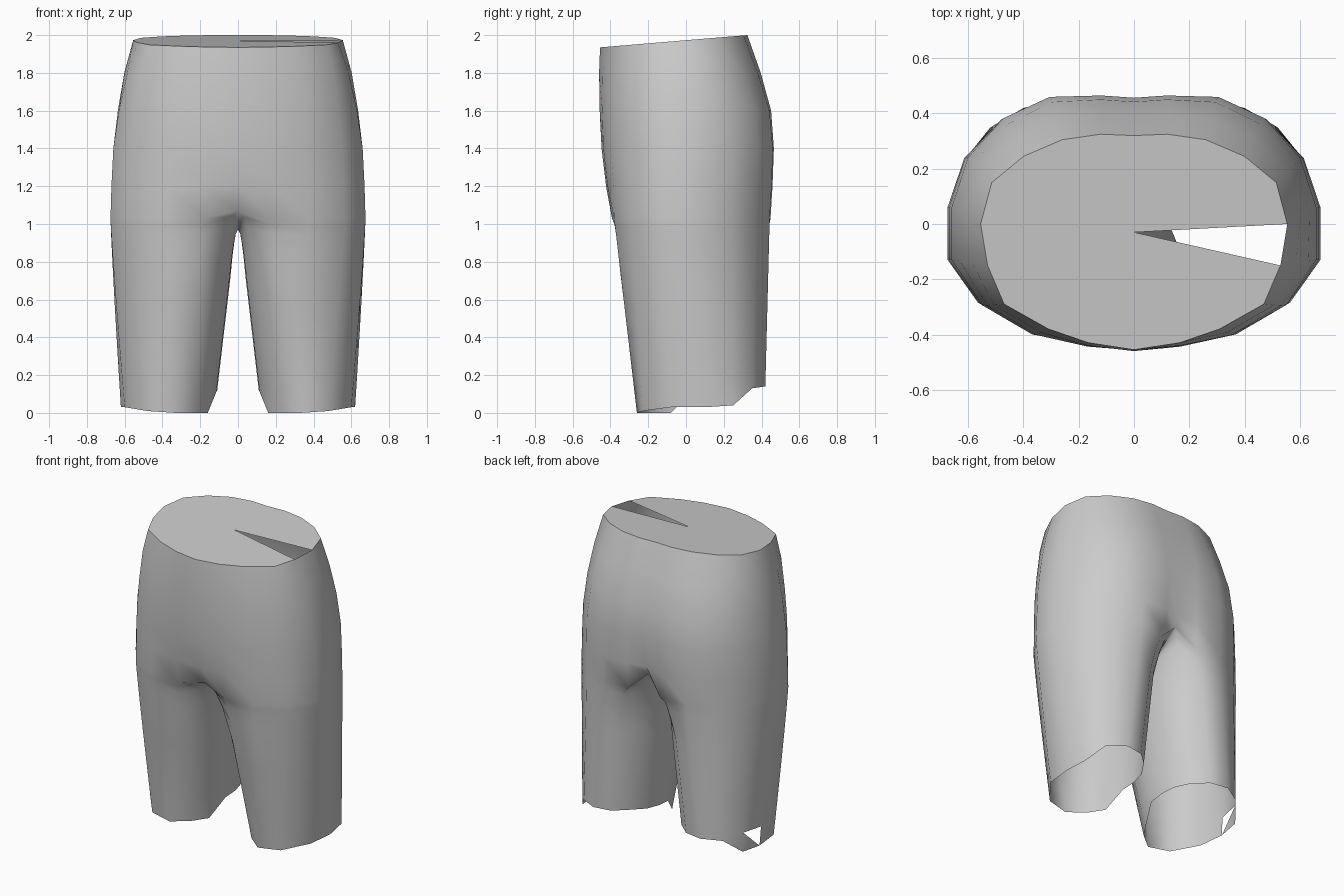
import bpy
import bmesh
from mathutils import Vector

old = bpy.data.objects.get("Cube")
if old:
    bpy.data.objects.remove(old, do_unlink=True)

grey = bpy.data.materials.new("plain_grey")
grey.use_nodes = True
grey.diffuse_color = (0.6, 0.6, 0.6, 1)
grey.node_tree.nodes["Principled BSDF"].inputs["Base Color"].default_value = (0.6, 0.6, 0.6, 1)

# Half outlines, front centre round to back centre
WAIST = [(0, -.455), (.165, -.43), (.31, -.38), (.47, -.29), (.53, -.15), (.555, 0),
         (.515, .15), (.40, .245), (.26, .305), (.12, .325), (0, .32)]
HIP = [(0, -.455), (.17, -.445), (.375, -.405), (.56, -.295), (.67, -.13), (.67, .06),
       (.61, .24), (.48, .38), (.31, .455), (.12, .46), (0, .452)]
# Hip rows: height, half width, front, back
ROWS = [(1.8, .602, -.46, .39), (1.6, .636, -.457, .445),
        (1.4, .66, -.447, .46), (1.2, .67, -.423, .453)]
# Crotch arc, back to front
ARC = [(0, .21, 1.025), (0, .03, .975), (0, -.16, .97)]
# Inner thigh by column, then the leg hem with its raised back
THIGH = {0: (.10, -.24), 1: (.20, -.345), 9: (.21, .41), 10: (.10, .31),
         11: (.045, .20), 12: (.04, .04), 13: (.045, -.13)}
HEM = [(.16, -.08, 0), (.22, -.17, 0), (.33, -.26, 0), (.48, -.23, .01), (.60, -.08, .03),
       (.62, .10, .03), (.60, .25, .04), (.52, .35, .13), (.40, .42, .14), (.28, .40, .14),
       (.19, .32, .14), (.13, .23, .13), (.11, .13, .12), (.115, .03, .11)]
STEPS = (0, .03, .08, .17, .3, .45, .6, .75, .87, 1)


def waist_z(y):
    return 1.935 + (y + .455) * .065 / .78


def hip_ring(z, w, front, back):
    """Blend the waist outline into the hip outline, then fit front and back."""
    k = min(1, (2 - z) / .5)
    rear = .32 + k * .135
    ring = []
    for (ax, ay), (hx, hy) in zip(WAIST, HIP):
        u = (1 - k) * ax / .555 + k * hx / .67
        y = (1 - k) * ay + k * hy
        if y < 0:
            y += (front + .455) * (y / -.455) ** 3
        else:
            y += (back - rear) * (y / rear) ** 3
        ring.append(Vector((u * w, y, z)))
    return ring


def crotch_ring():
    ring = hip_ring(1.03, .675, -.42, .443)
    ring[0] = Vector((0, -.365, 1.07))
    ring[1].y = -.392
    ring[-1] = Vector((0, .395, 1.14))
    return ring + [Vector(p) for p in ARC]


def leg_ring(top, t):
    """The inner side rounds off quickly to the thigh, the rest tapers evenly."""
    ring = []
    for i, (a, h) in enumerate(zip(top, HEM)):
        p = a.lerp(Vector(h), t)
        if i in THIGH:
            thigh = Vector(THIGH[i])
            if t < .3:
                flat = a.xy.lerp(thigh, (t / .3) ** .55)
            else:
                flat = thigh.lerp(Vector(h[:2]), (t - .3) / .7)
            p.xy = flat
        else:
            p.x = a.x + (h[0] - a.x) * t ** 1.15
        ring.append(p)
    return ring


def add_object(name, bm, smooth):
    mesh = bpy.data.meshes.new(name)
    bm.to_mesh(mesh)
    bm.free()
    mesh.materials.append(grey)
    for p in mesh.polygons:
        p.use_smooth = smooth
    ob = bpy.data.objects.new(name, mesh)
    bpy.context.collection.objects.link(ob)


# Hips and both legs
torso = [[Vector((x, y, waist_z(y))) for x, y in WAIST]]
torso += [hip_ring(*row) for row in ROWS]
torso[-1][-1].y -= .025
crotch = crotch_ring()
rings = torso + [leg_ring(crotch, t) for t in STEPS]

bm = bmesh.new()
for side in (1, -1):
    grid = [[bm.verts.new((p.x * side, p.y, p.z)) for p in ring] for ring in rings]
    for r, (up, low) in enumerate(zip(grid, grid[1:])):
        closed = len(up) == len(HEM)
        for i in range(len(up) if closed else len(WAIST) - 1):
            j = (i + 1) % len(low)
            quad = [up[i], low[i], low[j], up[j]]
            # One torn corner on the outside of the right hem
            if side < 0 and i == 5 and r == len(grid) - 2:
                quad = [low[i], low[j], up[j]]
            bm.faces.new(quad if side > 0 else quad[::-1])
bmesh.ops.remove_doubles(bm, verts=bm.verts, dist=.0005)
add_object("shorts_body", bm, True)

# Waist cap: a fan with one open wedge on the left side
bm = bmesh.new()
centre = bm.verts.new((0, -.03, waist_z(-.03)))
loop = WAIST + [(-x, y) for x, y in WAIST[-2:0:-1]]
rim = [bm.verts.new((x, y, waist_z(y))) for x, y in loop]
for i, v in enumerate(rim):
    if i != 4:
        bm.faces.new((centre, v, rim[(i + 1) % len(rim)]))
add_object("waist_cap", bm, False)
